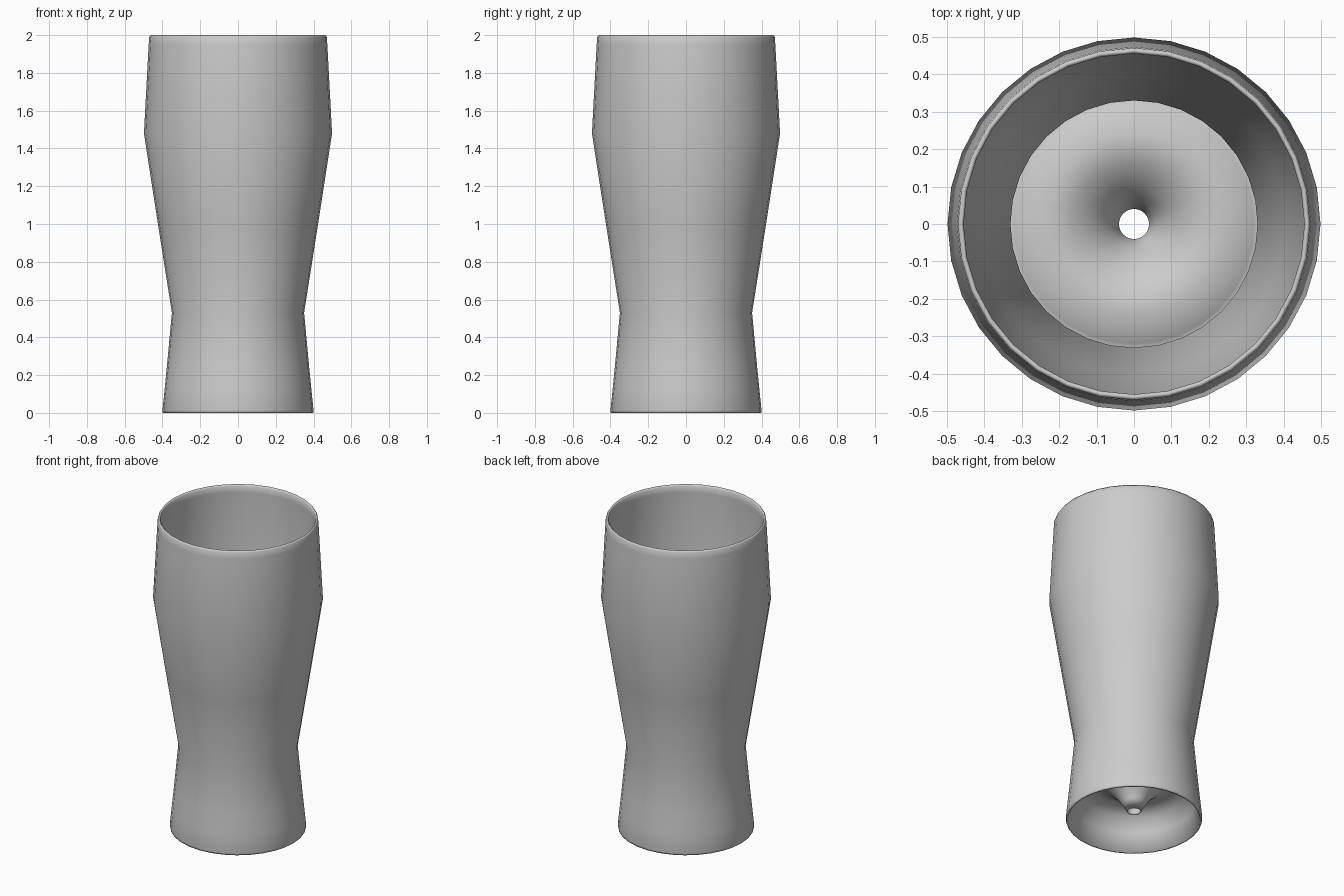
import bpy, bmesh, math

SIDES = 32

cube = bpy.data.objects.get("Cube")
if cube:
    bpy.data.objects.remove(cube, do_unlink=True)

grey = bpy.data.materials.new("plain grey")
grey.use_nodes = True
colour = (0.6, 0.6, 0.6, 1)
grey.diffuse_color = colour
grey.node_tree.nodes["Principled BSDF"].inputs["Base Color"].default_value = colour

# Closed cross-section as (radius, height) points
underside = [(0.04, 0.055), (0.07, 0.11), (0.11, 0.165), (0.17, 0.215),
             (0.24, 0.235), (0.31, 0.2), (0.36, 0.12), (0.388, 0)]
outer_wall = [(0.398, 0), (0.4, 0.012), (0.388, 0.13), (0.376, 0.25), (0.35, 0.53),
              (0.424, 1), (0.498, 1.48), (0.473, 1.95)]
rim = [(0.47, 1.99), (0.463, 2), (0.455, 1.99)]
inner_wall = [(0.455, 1.95), (0.478, 1.48), (0.404, 1), (0.33, 0.53), (0.357, 0.2)]
inner_floor = [(0.32, 0.222), (0.24, 0.255), (0.165, 0.235),
               (0.1, 0.185), (0.06, 0.13), (0.04, 0.075)]
profile = underside + outer_wall + rim + inner_wall + inner_floor


def lathe(name, points, material):
    """Revolve a closed cross-section about the z axis."""
    bm = bmesh.new()
    rings = []
    for i in range(SIDES):
        a = math.tau * i / SIDES
        rings.append([bm.verts.new((r * math.cos(a), r * math.sin(a), z))
                      for r, z in points])
    for i in range(SIDES):
        here, there = rings[i], rings[(i + 1) % SIDES]
        for j in range(len(points)):
            k = (j + 1) % len(points)
            face = bm.faces.new((here[j], there[j], there[k], here[k]))
            face.smooth = True
    bmesh.ops.recalc_face_normals(bm, faces=bm.faces)
    mesh = bpy.data.meshes.new(name)
    bm.to_mesh(mesh)
    bm.free()
    mesh.materials.append(material)
    obj = bpy.data.objects.new(name, mesh)
    bpy.context.collection.objects.link(obj)
    return obj


# Waisted tumbler with a hollow, pierced base
lathe("drinking_glass", profile, grey)
